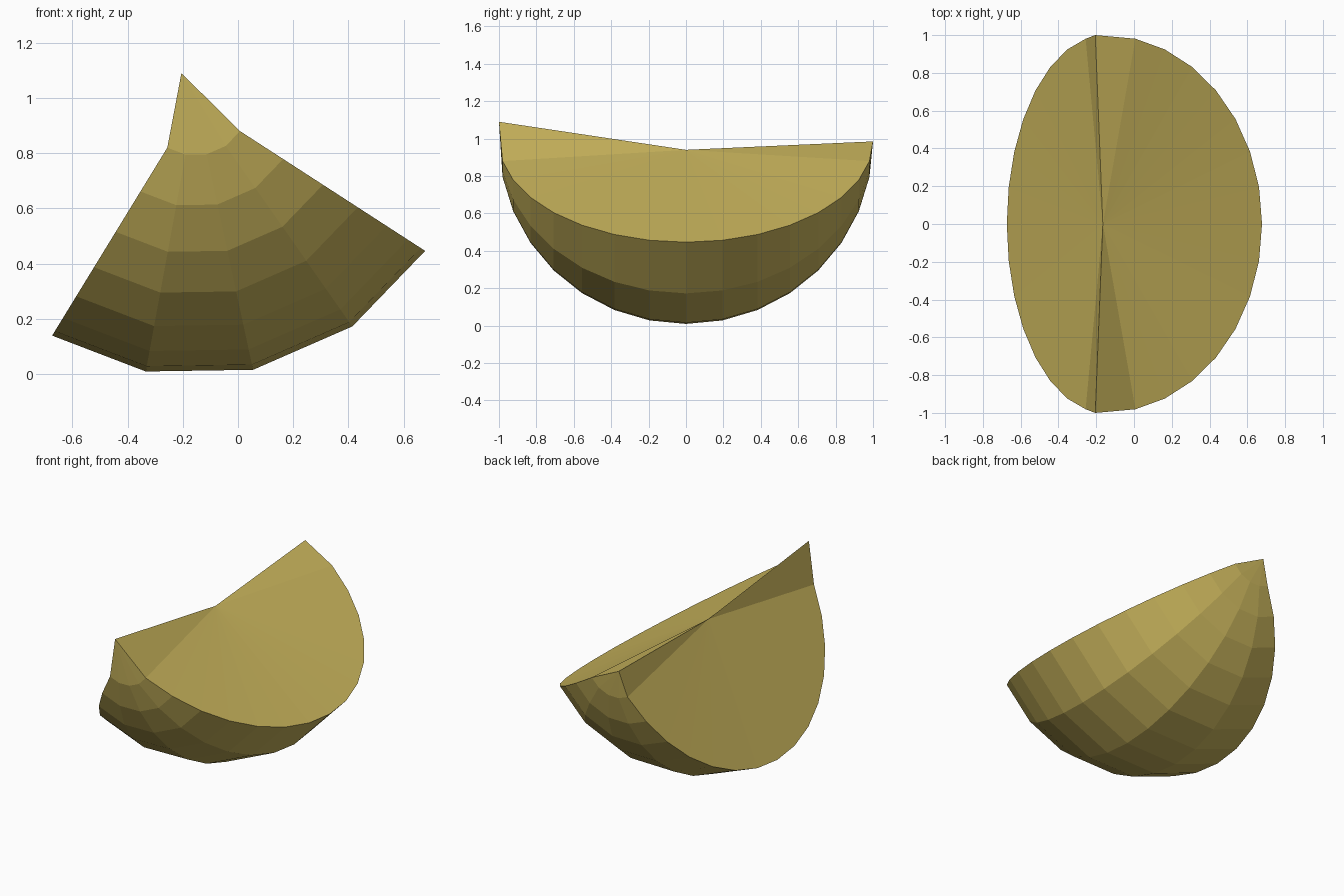
import bpy, bmesh, math

if "Cube" in bpy.data.objects:
    bpy.data.objects.remove(bpy.data.objects["Cube"])

# wedge of a low-poly sphere whose axis runs along y
CX, CZ, R = -0.155, 0.985, 0.992
ANGLES = [math.radians(a) for a in (-32.9, -55, -77.8, -100.4, -121.5)]
RINGS = 16

rind = bpy.data.materials.new("olive_yellow")
rind.diffuse_color = (0.58, 0.456, 0.107, 1)
rind.use_nodes = True
rind.node_tree.nodes["Principled BSDF"].inputs["Base Color"].default_value = rind.diffuse_color

bm = bmesh.new()
front = bm.verts.new((-0.205, -1, 1.09))
back = bm.verts.new((-0.205, 1, 0.985))
core = bm.verts.new((-0.165, 0, 0.94))

# rings of the curved outer skin
rings = []
for k in range(1, RINGS):
    t = math.pi * k / RINGS
    r = R * math.sin(t)
    rings.append([bm.verts.new((CX + r * math.cos(a), -math.cos(t), CZ + r * math.sin(a)))
                  for a in ANGLES])

n = len(ANGLES)
for j in range(n - 1):
    bm.faces.new((front, rings[0][j], rings[0][j + 1]))
    bm.faces.new((back, rings[-1][j + 1], rings[-1][j]))
    for a, b in zip(rings, rings[1:]):
        bm.faces.new((a[j], b[j], b[j + 1], a[j + 1]))

# two cut faces, fanned from the core point
for j in (0, n - 1):
    rim = [front] + [ring[j] for ring in rings] + [back]
    for a, b in zip(rim, rim[1:]):
        bm.faces.new((core, a, b))

bmesh.ops.recalc_face_normals(bm, faces=bm.faces[:])
me = bpy.data.meshes.new("wedge")
bm.to_mesh(me)
bm.free()
me.materials.append(rind)
bpy.context.collection.objects.link(bpy.data.objects.new("wedge", me))
